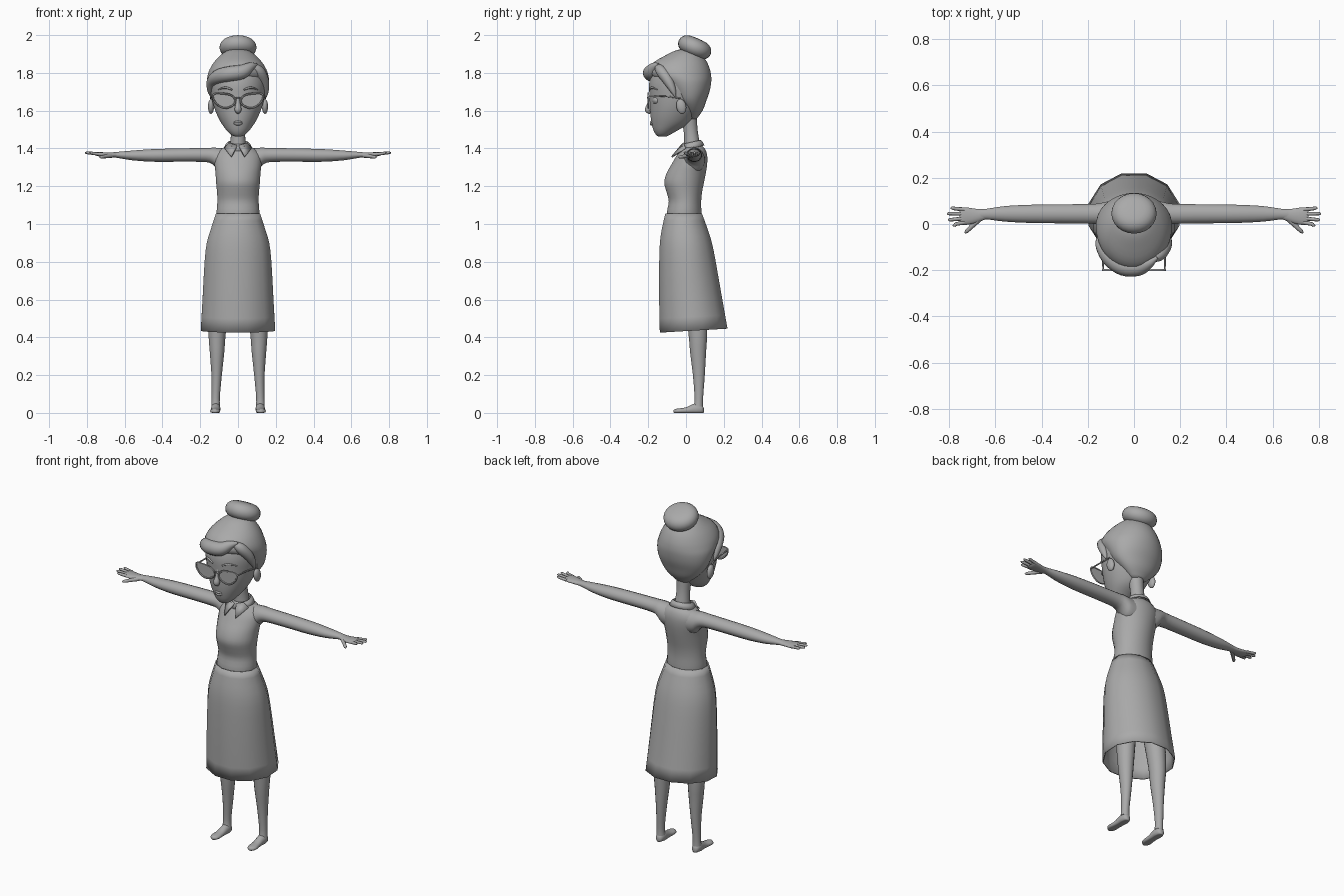
import bpy, bmesh, math
from mathutils import Vector

grey = bpy.data.materials.new("plain grey")
grey.diffuse_color = (0.4, 0.4, 0.4, 1)


def refine(rows, k):
    """Smoothly interpolate extra rows between the given ones."""
    if k < 2:
        return rows
    out, n = [], len(rows)
    for i in range(n - 1):
        p = [rows[max(0, i - 1)], rows[i], rows[i + 1], rows[min(n - 1, i + 2)]]
        for j in range(k):
            t = j / k
            out.append([0.5 * (2 * b + (c - a) * t + (2 * a - 5 * b + 4 * c - d) * t * t
                               + (3 * b - a - 3 * c + d) * t ** 3)
                        for a, b, c, d in zip(*p)])
    return out + [list(rows[-1])]


def build(name, rings, mirror=False, closed=False, cap=True, thick=0, angle=60):
    """Skin a list of point rings into one smooth object."""
    bm = bmesh.new()
    vs = [[bm.verts.new(p) for p in r] for r in rings]
    n = len(vs[0])
    for i in range(len(vs) if closed else len(vs) - 1):
        a, b = vs[i], vs[(i + 1) % len(vs)]
        for j in range(n):
            bm.faces.new((a[j], a[(j + 1) % n], b[(j + 1) % n], b[j]))
    if cap and not closed:
        bm.faces.new(vs[0])
        if len(vs) > 1:
            bm.faces.new(vs[-1])
    bmesh.ops.recalc_face_normals(bm, faces=bm.faces)
    me = bpy.data.meshes.new(name)
    bm.to_mesh(me)
    bm.free()
    me.materials.append(grey)
    ob = bpy.data.objects.new(name, me)
    bpy.context.collection.objects.link(ob)
    bpy.ops.object.select_all(action='DESELECT')
    ob.select_set(True)
    bpy.context.view_layer.objects.active = ob
    bpy.ops.object.shade_smooth_by_angle(angle=math.radians(angle))
    if thick:
        m = ob.modifiers.new("thickness", 'SOLIDIFY')
        m.thickness = thick
    if mirror:
        ob.modifiers.new("mirror", 'MIRROR')
    return ob


def loft(name, rows, axis='Z', n=24, k=3, warp=None, **kw):
    """Ellipse sections: (position, centre 1, centre 2, radius 1, radius 2)."""
    rings = []
    for p, c, d, r, s in refine(rows, k):
        ring = []
        for j in range(n):
            a = 2 * math.pi * (j + 0.5) / n
            u, v = c + r * math.cos(a), d + s * math.sin(a)
            q = Vector({'Z': (u, v, p), 'X': (p, u, v), 'Y': (u, p, v)}[axis])
            ring.append(warp(q) if warp else q)
        rings.append(ring)
    return build(name, rings, **kw)


def upright(name, rows, **kw):
    """Centred sections: (z, half width, front y, back y)."""
    return loft(name, [(z, 0, (f + b) / 2, w, (b - f) / 2) for z, w, f, b in rows], **kw)


def tube(name, pts, n=10, k=4, closed=False, up=None, **kw):
    """Round sweep along (x, y, z, radius) points."""
    rows = pts if closed else refine(pts, k)
    P = [Vector(r[:3]) for r in rows]
    m = len(P)
    if up is None:
        d = (P[-1] - P[0]).normalized()
        up = (0, 1, 0) if abs(d.z) > 0.7 else (0, 0, 1)
    rings = []
    for i in range(m):
        nxt = P[(i + 1) % m] if closed else P[min(i + 1, m - 1)]
        prv = P[i - 1] if closed else P[max(i - 1, 0)]
        t = (nxt - prv).normalized()
        s = t.cross(Vector(up)).normalized()
        w = s.cross(t)
        rings.append([P[i] + max(rows[i][3], 0.001) * (s * math.cos(a) + w * math.sin(a))
                      for a in (2 * math.pi * j / n for j in range(n))])
    return build(name, rings, closed=closed, **kw)


def ball(name, centre, radii, tilt=0, power=1.0, n=24, **kw):
    """Ellipsoid; a power under 1 makes it more disc-like."""
    rings = []
    for i in range(13):
        t = math.pi * (0.02 + 0.96 * i / 12) - math.pi / 2
        c, s = math.cos(t) ** power, math.sin(t)
        ring = []
        for j in range(n):
            a = 2 * math.pi * j / n
            x, y, z = radii[0] * c * math.cos(a), radii[1] * c * math.sin(a), radii[2] * s
            ring.append(Vector(centre) + Vector((x, y * math.cos(tilt) - z * math.sin(tilt),
                                                 y * math.sin(tilt) + z * math.cos(tilt))))
        rings.append(ring)
    return build(name, rings, **kw)


# Skirt: twelve-sided, open below, hem rising to the back
upright("skirt", [(0.425, 0.204, -0.145, 0.226), (0.6, 0.194, -0.148, 0.196),
                  (0.8, 0.183, -0.147, 0.162), (0.9, 0.171, -0.143, 0.142),
                  (0.97, 0.150, -0.133, 0.12), (1.055, 0.121, -0.113, 0.088)],
        n=12, k=2, cap=False, thick=0.006,
        warp=lambda q: q + Vector((0, 0, 0.06 * (q.y + 0.14) * max(0, 0.9 - q.z) / 0.475)))

# Blouse body
upright("blouse", [(1.0, 0.108, -0.10, 0.08), (1.06, 0.114, -0.102, 0.082), (1.12, 0.110, -0.092, 0.081),
                   (1.17, 0.112, -0.104, 0.086), (1.22, 0.117, -0.116, 0.096), (1.27, 0.120, -0.103, 0.106),
                   (1.32, 0.125, -0.075, 0.113), (1.36, 0.122, -0.052, 0.113), (1.39, 0.100, -0.032, 0.105),
                   (1.408, 0.07, -0.02, 0.092), (1.42, 0.045, -0.005, 0.075)])

# Sleeves and forearms, flaring into the armpit
loft("arm", [(0.05, 0.045, 1.335, 0.055, 0.068), (0.10, 0.045, 1.341, 0.055, 0.063),
             (0.13, 0.045, 1.358, 0.05, 0.047), (0.17, 0.044, 1.365, 0.044, 0.038),
             (0.30, 0.044, 1.365, 0.042, 0.036), (0.45, 0.044, 1.363, 0.040, 0.034),
             (0.56, 0.044, 1.363, 0.034, 0.026), (0.64, 0.043, 1.366, 0.023, 0.016),
             (0.67, 0.041, 1.366, 0.024, 0.013)], axis='X', n=16, mirror=True)

# Hands
loft("palm", [(0.64, 0.043, 1.366, 0.022, 0.014), (0.68, 0.036, 1.366, 0.030, 0.013),
              (0.72, 0.034, 1.368, 0.038, 0.012), (0.745, 0.035, 1.37, 0.038, 0.010),
              (0.755, 0.035, 1.371, 0.032, 0.005)], axis='X', n=14, mirror=True)
for i, (y0, y1, x) in enumerate([(0.063, 0.069, 0.795), (0.044, 0.045, 0.81),
                                 (0.024, 0.018, 0.806), (0.006, -0.006, 0.785)]):
    tube(f"finger_{i + 1}", [(0.735, y0, 1.37, 0.009), (0.77, (y0 + y1) / 2, 1.374, 0.008),
                             (x - 0.008, y1, 1.377, 0.007), (x, y1, 1.377, 0.002)], n=8, k=2, mirror=True)
tube("thumb", [(0.665, 0.025, 1.363, 0.012), (0.70, -0.008, 1.358, 0.010),
               (0.725, -0.032, 1.354, 0.008), (0.732, -0.039, 1.353, 0.002)], n=8, k=2, mirror=True)

# Legs and shoes
loft("leg", [(0.035, 0.118, 0.066, 0.024, 0.025), (0.08, 0.118, 0.068, 0.022, 0.023),
             (0.2, 0.113, 0.068, 0.028, 0.032), (0.32, 0.111, 0.064, 0.039, 0.043),
             (0.43, 0.110, 0.062, 0.047, 0.051), (0.65, 0.095, 0.045, 0.06, 0.065),
             (0.9, 0.07, 0.01, 0.065, 0.08)], n=16, mirror=True)
loft("shoe", [(0.094, 0.118, 0.014, 0.008, 0.012), (0.085, 0.118, 0.018, 0.02, 0.024),
              (0.06, 0.118, 0.02, 0.025, 0.033), (0.035, 0.118, 0.018, 0.024, 0.028),
              (0.0, 0.119, 0.012, 0.024, 0.018), (-0.035, 0.121, 0.01, 0.027, 0.014),
              (-0.055, 0.121, 0.009, 0.02, 0.012), (-0.065, 0.121, 0.008, 0.006, 0.007)],
     axis='Y', n=16, mirror=True, warp=lambda q: Vector((q.x, q.y, max(0, q.z))))

# Neck and head
tube("neck", [(0, 0.035, 1.36, 0.05), (0, 0.032, 1.42, 0.042), (0, 0.024, 1.50, 0.037),
              (0, 0.012, 1.6, 0.045)], n=20)
upright("head", [(1.463, 0.015, -0.145, -0.105), (1.472, 0.036, -0.158, -0.085),
                 (1.495, 0.06, -0.172, -0.045), (1.53, 0.086, -0.182, 0.015),
                 (1.57, 0.108, -0.188, 0.05), (1.62, 0.128, -0.191, 0.08), (1.68, 0.142, -0.194, 0.105),
                 (1.75, 0.15, -0.195, 0.12), (1.83, 0.14, -0.165, 0.11), (1.89, 0.08, -0.09, 0.07)], n=32)
tube("nose", [(0, -0.186, 1.68, 0.008), (0, -0.192, 1.64, 0.012), (0, -0.2, 1.607, 0.018),
              (0, -0.194, 1.592, 0.012), (0, -0.188, 1.585, 0.003)])
for name, z, r in (("upper_lip", 1.540, 0.006), ("lower_lip", 1.530, 0.007)):
    tube(name, [(-0.028, -0.174, 1.536, 0.002), (-0.01, -0.183, z, r), (0.01, -0.183, z, r),
                (0.028, -0.174, 1.536, 0.002)], n=8)
ball("eye", (0.062, -0.153, 1.655), (0.035, 0.025, 0.024), mirror=True)
tube("eyebrow", [(0.03, -0.193, 1.71, 0.004), (0.065, -0.182, 1.722, 0.006),
                 (0.105, -0.152, 1.712, 0.002)], n=8, mirror=True)
ball("ear", (0.143, -0.025, 1.622), (0.016, 0.026, 0.04), tilt=0.2, mirror=True)

# Hair: swept-up mass, fringe roll, side lock and bun
upright("hair", [(1.555, 0.04, 0.01, 0.055), (1.60, 0.095, -0.02, 0.088), (1.65, 0.138, -0.065, 0.107),
                 (1.70, 0.157, -0.10, 0.125), (1.75, 0.165, -0.145, 0.134), (1.785, 0.162, -0.188, 0.134),
                 (1.82, 0.15, -0.196, 0.127), (1.86, 0.125, -0.165, 0.11), (1.90, 0.085, -0.095, 0.08),
                 (1.92, 0.05, -0.05, 0.05), (1.927, 0.01, -0.01, 0.01)], n=32)
tube("fringe", [(0.10, -0.145, 1.845, 0.006), (0.065, -0.168, 1.832, 0.024), (0.02, -0.186, 1.805, 0.038),
                (-0.045, -0.184, 1.795, 0.04), (-0.10, -0.148, 1.782, 0.038),
                (-0.136, -0.098, 1.755, 0.03), (-0.148, -0.065, 1.71, 0.016), (-0.148, -0.05, 1.68, 0.003)],
     n=16)
tube("side_lock", [(0.06, -0.16, 1.845, 0.005), (0.105, -0.135, 1.815, 0.028), (0.134, -0.098, 1.765, 0.028),
                   (0.147, -0.07, 1.71, 0.017), (0.148, -0.055, 1.67, 0.003)], n=14)
ball("bun", (0, 0.046, 1.935), (0.098, 0.092, 0.05), tilt=-0.42, power=0.6)

# Cat-eye glasses
outline = []
for j in range(24):
    a = 2 * math.pi * j / 24
    u, v = math.cos(a), math.sin(a)
    outline.append((0.074 + 0.06 * u, -0.2, 1.652 + 0.038 * v + 0.017 * u * max(0, u + 0.4)))
build("lens", [[(x, y, z) for x, y, z in outline], [(x, y + 0.003, z) for x, y, z in outline]],
      mirror=True, angle=30)
tube("glasses_frame", [(*p, 0.005) for p in outline], n=6, closed=True, up=(0, 1, 0), mirror=True)
tube("glasses_bridge", [(-0.018, -0.2, 1.662, 0.004), (0, -0.203, 1.668, 0.004),
                        (0.018, -0.2, 1.662, 0.004)], n=6)
tube("glasses_temple", [(0.133, -0.2, 1.68, 0.004), (0.137, -0.1, 1.675, 0.004),
                        (0.146, -0.03, 1.665, 0.004)], n=6, mirror=True)

# Collar: band around the neck and two pointed flaps
band = []
for r, dz in ((0.046, 0.0), (0.052, 0.012), (0.064, 0.002), (0.075, -0.020)):
    band.append([Vector((r * math.cos(a), 0.03 + 0.9 * r * math.sin(a),
                         1.422 + dz + 0.2 * r * math.sin(a)))
                 for a in (2 * math.pi * j / 24 for j in range(24))])
build("collar_band", band, cap=False, thick=0.005)
build("collar_flap", [[Vector(p) for p in ((0.003, -0.022, 1.412), (0.045, -0.008, 1.425),
                                           (0.070, 0.0, 1.398), (0.034, -0.072, 1.352))]],
      mirror=True, thick=0.009, angle=30)
